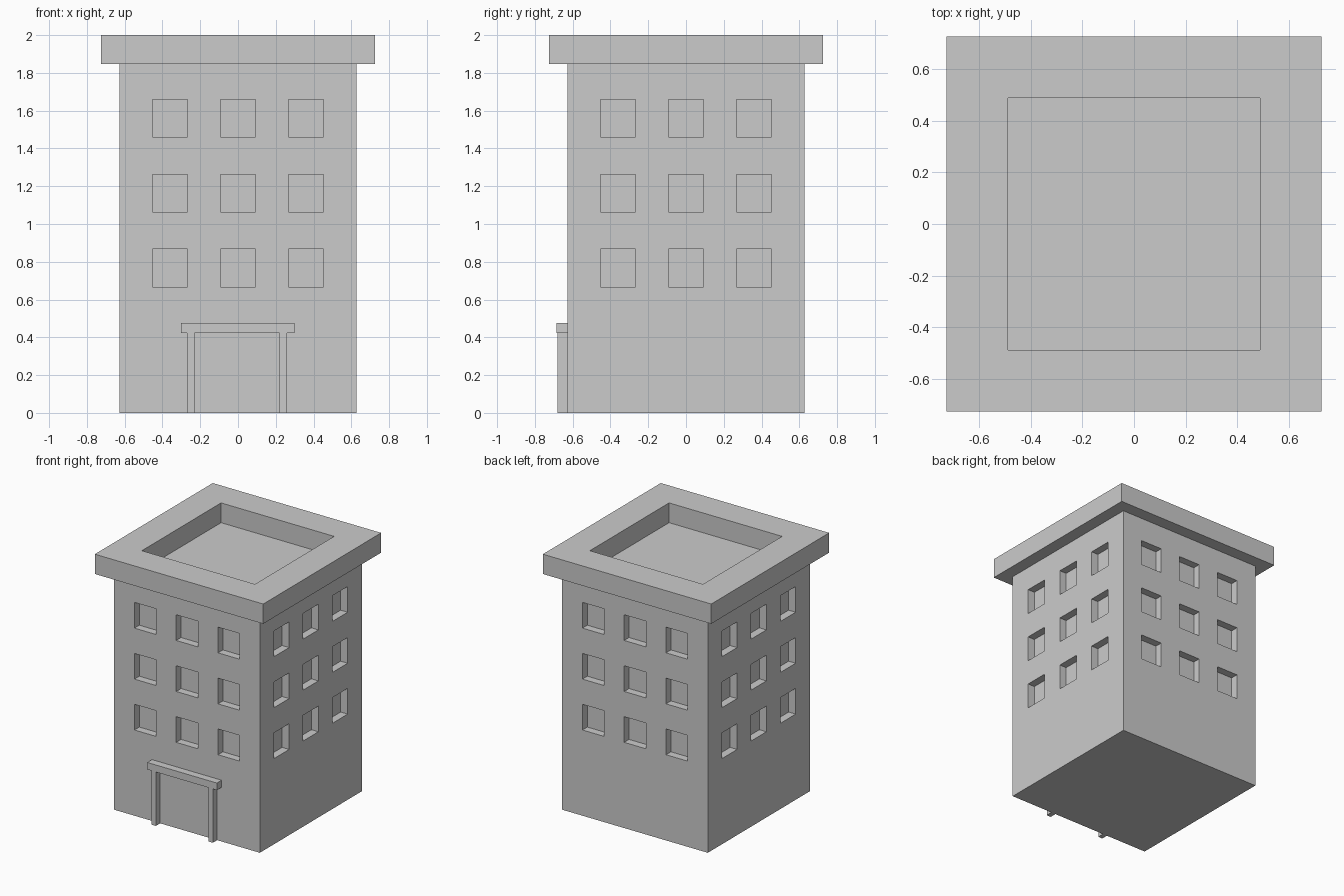
import bpy
import bmesh
from math import pi
from mathutils import Matrix, Vector

if "Cube" in bpy.data.objects:
    bpy.data.objects.remove(bpy.data.objects["Cube"])

BODY = 0.627      # half width of the walls
EAVE = 1.846      # top of the walls
DEPTH = 0.06      # window recess


def add_box(bm, lo, hi, rot=Matrix.Identity(4)):
    lo, hi = Vector(lo), Vector(hi)
    m = rot @ Matrix.Translation((lo + hi) / 2) @ Matrix.Diagonal((*(hi - lo), 1))
    bmesh.ops.create_cube(bm, size=1, matrix=m)


def make(name, bm):
    mesh = bpy.data.meshes.new(name)
    bm.to_mesh(mesh)
    bm.free()
    ob = bpy.data.objects.new(name, mesh)
    bpy.context.collection.objects.link(ob)
    return ob


def box(name, lo, hi):
    bm = bmesh.new()
    add_box(bm, lo, hi)
    return make(name, bm)


def cut(ob, cutter):
    mod = ob.modifiers.new("cut", 'BOOLEAN')
    mod.operation = 'DIFFERENCE'
    mod.solver = 'EXACT'
    mod.object = cutter
    cutter.hide_render = True
    bpy.context.view_layer.objects.active = ob
    bpy.ops.object.modifier_apply(modifier=mod.name)
    bpy.data.objects.remove(cutter)


# Walls with a 3 x 3 set of recessed windows on each side
walls = box("walls", (-BODY, -BODY, 0), (BODY, BODY, EAVE))
bm = bmesh.new()
for side in range(4):
    rot = Matrix.Rotation(side * pi / 2, 4, 'Z')
    for x in (-0.36, 0, 0.36):
        for z in (0.767, 1.163, 1.56):
            add_box(bm, (x - 0.093, -BODY - 0.1, z - 0.1),
                    (x + 0.093, -BODY + DEPTH, z + 0.1), rot)
cut(walls, make("window_cutter", bm))

# Overhanging parapet, open in the middle down to the flat roof
parapet = box("roof_parapet", (-0.725, -0.725, EAVE), (0.725, 0.725, 2))
cut(parapet, box("roof_cutter", (-0.487, -0.487, EAVE - 0.1), (0.487, 0.487, 2.1)))

# Door surround
box("door_lintel", (-0.302, -0.685, 0.422), (0.298, -BODY, 0.477))
for name, x in (("left", -0.25), ("right", 0.24)):
    box(name + "_door_post", (x - 0.019, -0.68, 0), (x + 0.019, -BODY, 0.422))
